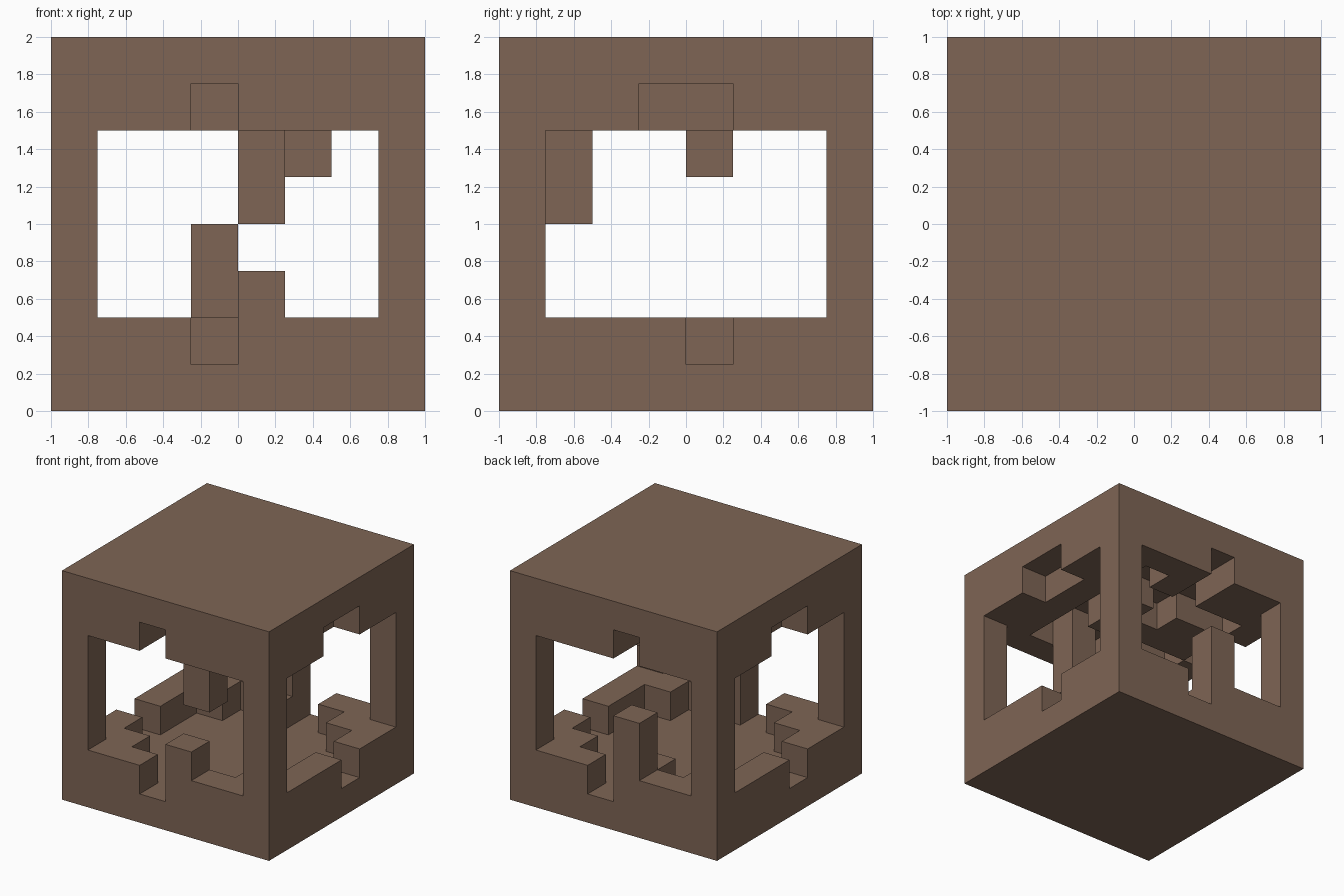
import bpy
import bmesh
from mathutils import Vector

cube = bpy.data.objects.get("Cube")
if cube:
    bpy.data.objects.remove(cube, do_unlink=True)

N = 8
CELL = 2 / N

# Plans of the two notched layers, back row first, left to right along x
BASE_PLAN = ["####.###",
             "##.#..##",
             "#......#",
             "#.......",
             ".......#",
             "#......#",
             "##....##",
             "###.####"]
LID_PLAN = ["###.####",
            "###.#.##",
            "#.....##",
            ".##.###.",
            ".###..#.",
            "#.....##",
            "###.#.##",
            "###.####"]

solid = set()


def block(i0, i1, j0, j1, k0, k1):
    """Fill a box of grid cells (end values excluded)."""
    solid.update((i, j, k) for i in range(i0, i1)
                 for j in range(j0, j1) for k in range(k0, k1))


def layer(plan, k):
    """Fill one horizontal layer from its plan."""
    for row, text in enumerate(plan):
        solid.update((i, N - 1 - row, k) for i, c in enumerate(text) if c == "#")


# Floor and roof plates with their notched inner layers
block(0, N, 0, N, 0, 1)
block(0, N, 0, N, N - 1, N)
layer(BASE_PLAN, 1)
layer(LID_PLAN, N - 2)

# Four corner pillars
for i in (0, N - 1):
    for j in (0, N - 1):
        block(i, i + 1, j, j + 1, 2, 6)

# Tabs standing on the base, then pegs hanging from the lid
block(4, 5, 0, 1, 2, 3)
block(3, 4, 7, 8, 2, 4)
block(4, 5, 1, 2, 4, 6)
block(5, 6, 4, 5, 5, 6)

# Skin: one quad wherever a filled cell meets an empty one
bm = bmesh.new()
corners = {}


def corner(p):
    key = tuple(round(c) for c in p)
    if key not in corners:
        corners[key] = bm.verts.new(Vector(key) * CELL - Vector((1, 1, 0)))
    return corners[key]


for cell in sorted(solid):
    for axis in range(3):
        for side in (0, 1):
            near = list(cell)
            near[axis] += 2 * side - 1
            if tuple(near) in solid:
                continue
            u, v = Vector((0, 0, 0)), Vector((0, 0, 0))
            u[(axis + 1) % 3] = 1
            v[(axis + 2) % 3] = 1
            o = Vector(cell)
            o[axis] += side
            quad = [o, o + u, o + u + v, o + v]
            if not side:
                quad.reverse()
            bm.faces.new([corner(p) for p in quad])

# Merge the coplanar quads into large flat faces
bmesh.ops.dissolve_limit(bm, angle_limit=0.01, verts=bm.verts, edges=bm.edges)

mesh = bpy.data.meshes.new("notched_cube_frame")
bm.to_mesh(mesh)
bm.free()
frame = bpy.data.objects.new("notched_cube_frame", mesh)
bpy.context.collection.objects.link(frame)

# Brown wood colour
brown = bpy.data.materials.new("brown wood")
brown.use_nodes = True
colour = (0.21, 0.13, 0.09, 1)
brown.diffuse_color = colour
for node in brown.node_tree.nodes:
    if node.type == "BSDF_PRINCIPLED":
        node.inputs["Base Color"].default_value = colour
mesh.materials.append(brown)
